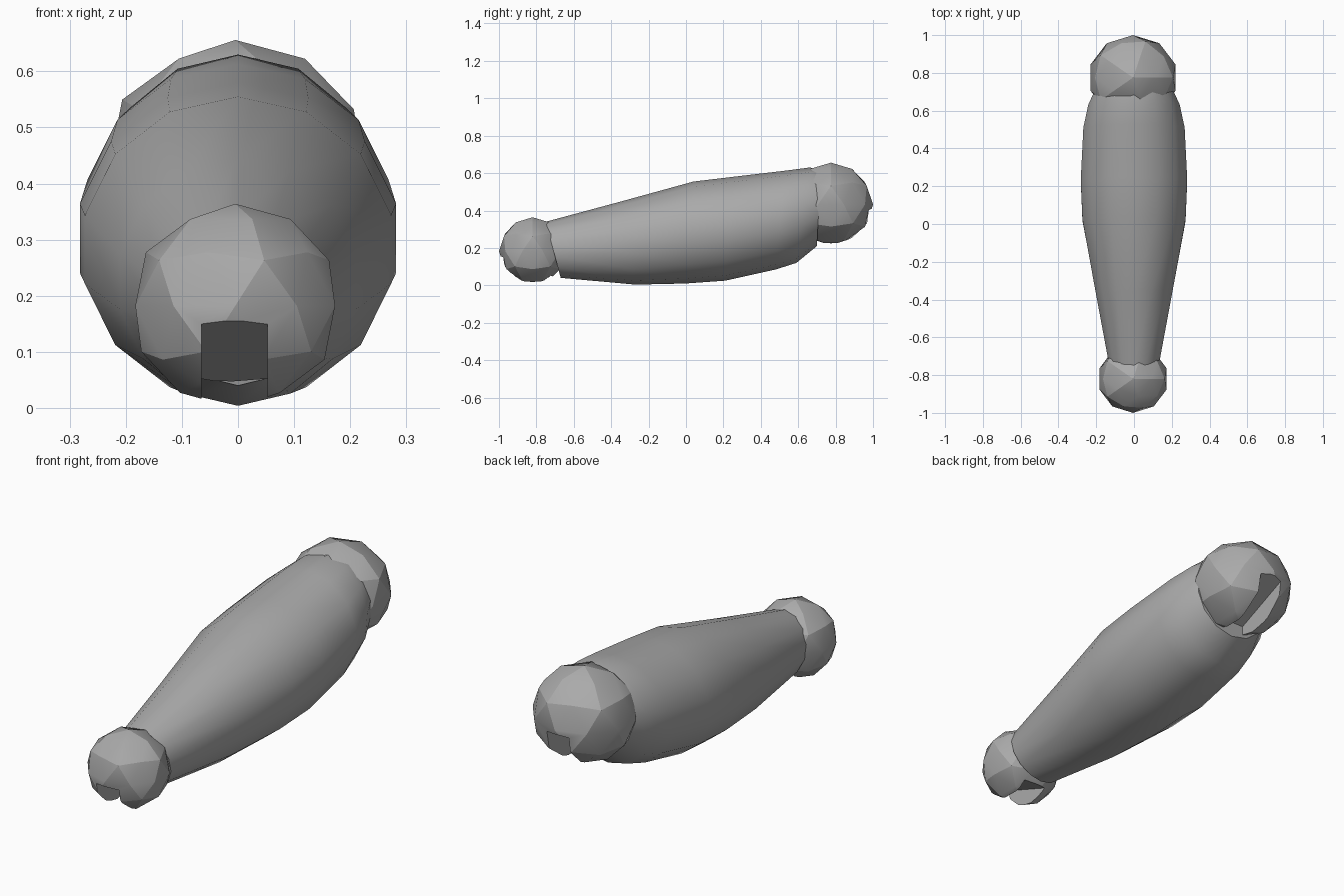
import bpy
import bmesh
from math import cos, sin, pi, radians
from mathutils import Vector

cube = bpy.data.objects.get("Cube")
if cube:
    bpy.data.objects.remove(cube, do_unlink=True)

grey = bpy.data.materials.new("plain grey")
grey.use_nodes = True
COLOUR = (0.4, 0.4, 0.4, 1)
grey.diffuse_color = COLOUR
grey.node_tree.nodes["Principled BSDF"].inputs["Base Color"].default_value = COLOUR


def make_object(name, bm):
    bmesh.ops.recalc_face_normals(bm, faces=bm.faces[:])
    mesh = bpy.data.meshes.new(name)
    bm.to_mesh(mesh)
    bm.free()
    mesh.materials.append(grey)
    obj = bpy.data.objects.new(name, mesh)
    bpy.context.collection.objects.link(obj)
    return obj


def activate(obj):
    bpy.ops.object.select_all(action="DESELECT")
    obj.select_set(True)
    bpy.context.view_layer.objects.active = obj


def smooth(obj, angle):
    activate(obj)
    bpy.ops.object.shade_smooth_by_angle(angle=radians(angle))


def loft(name, rings, sides):
    """Oval rings, each given by its top (y, z), bottom (y, z) and half width."""
    bm = bmesh.new()
    loops = []
    for top, bottom, width in rings:
        top, bottom = Vector((0, *top)), Vector((0, *bottom))
        middle, up = (top + bottom) / 2, (top - bottom) / 2
        angles = [2 * pi * i / sides for i in range(sides)]
        loops.append([bm.verts.new(middle + up * cos(a) + Vector((width * sin(a), 0, 0)))
                      for a in angles])
    for a, b in zip(loops, loops[1:]):
        for i in range(sides):
            j = (i + 1) % sides
            bm.faces.new((a[i], a[j], b[j], b[i]))
    bm.faces.new(loops[0])
    bm.faces.new(loops[-1])
    return make_object(name, bm)


def slotted_ball(name, centre, size, slot):
    """Low-poly ball with a slot cut from its lower side, slot being a (y, z) outline."""
    bm = bmesh.new()
    bmesh.ops.create_icosphere(bm, subdivisions=2, radius=1)
    extent = [max(v.co[k] for v in bm.verts) for k in range(3)]
    for v in bm.verts:
        v.co = Vector([centre[k] + v.co[k] / extent[k] * size[k] for k in range(3)])
    ball = make_object(name, bm)

    bm = bmesh.new()
    outline = [bm.verts.new((-0.065, y, z)) for y, z in slot]
    face = bm.faces.new(outline)
    moved = bmesh.ops.extrude_face_region(bm, geom=[face])["geom"]
    bmesh.ops.translate(bm, vec=(0.118, 0, 0),
                        verts=[g for g in moved if isinstance(g, bmesh.types.BMVert)])
    cutter = make_object("slot_cutter", bm)
    cutter.hide_render = True

    activate(ball)
    cut = ball.modifiers.new("slot", "BOOLEAN")
    cut.operation = "DIFFERENCE"
    cut.solver = "EXACT"
    cut.object = cutter
    bpy.ops.object.modifier_apply(modifier=cut.name)
    bpy.data.objects.remove(cutter, do_unlink=True)
    smooth(ball, 20)
    return ball


# Tapered limb between the joints
shaft = loft("limb_shaft", [
    ((-0.75, 0.34), (-0.67, 0.04), 0.14),
    ((-0.36, 0.445), (-0.27, 0.004), 0.215),
    ((0.04, 0.555), (0.0, 0.01), 0.28),
    ((0.25, 0.58), (0.21, 0.025), 0.289),
    ((0.53, 0.613), (0.48, 0.085), 0.275),
    ((0.66, 0.63), (0.59, 0.12), 0.248),
    ((0.72, 0.62), (0.70, 0.21), 0.21),
], 14)
smooth(shaft, 30)

# Small front joint and large back joint
slotted_ball("front_joint", (-0.005, -0.82, 0.182), (0.178, 0.18, 0.182),
             [(-1.05, 0.178), (-0.6, 0.005), (-0.6, -0.1), (-1.05, -0.1)])
slotted_ball("back_joint", (-0.005, 0.775, 0.432), (0.225, 0.225, 0.224),
             [(1.05, 0.435), (0.55, 0.215), (0.55, 0.1), (1.05, 0.1)])
